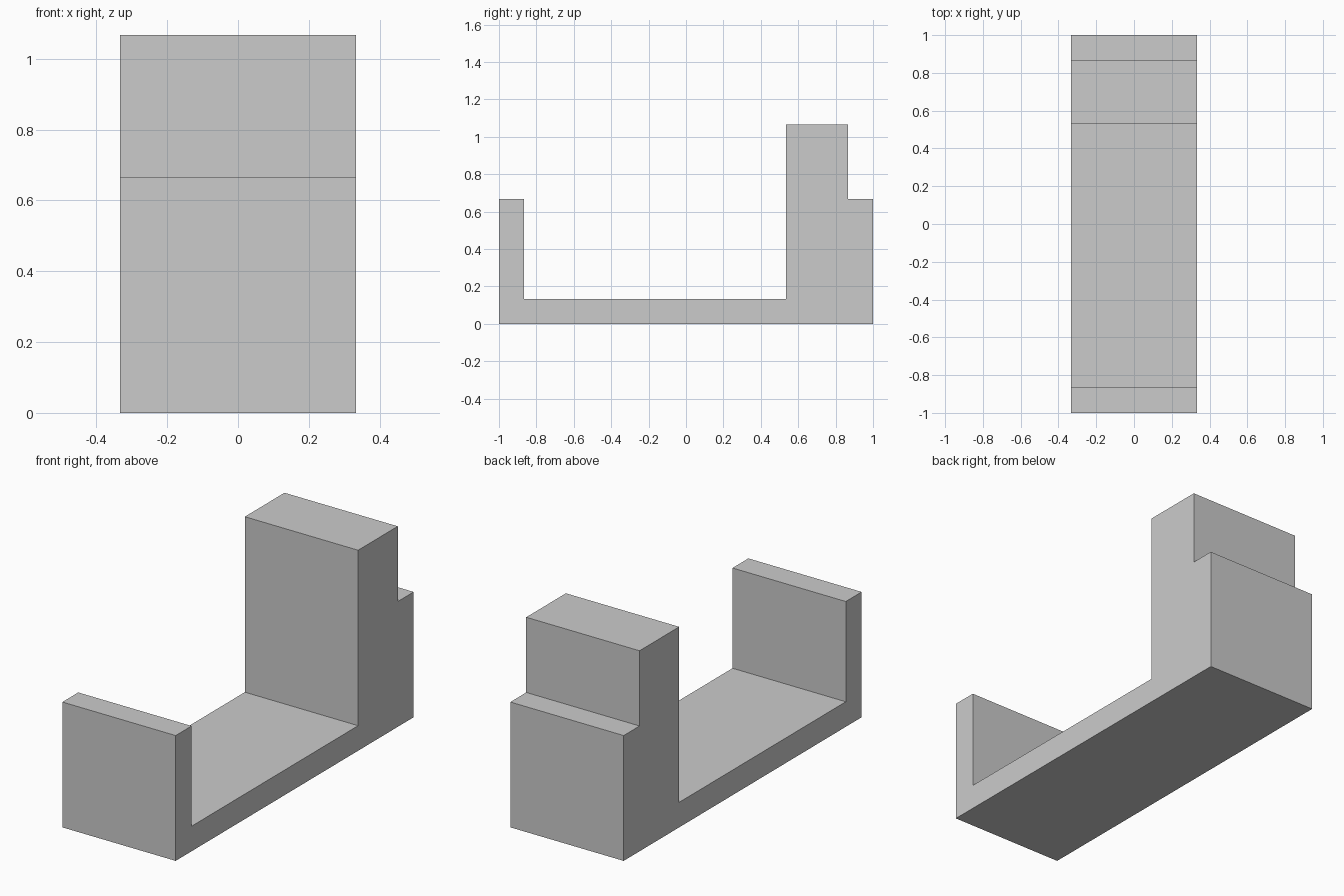
import bpy
import bmesh

cube = bpy.data.objects.get("Cube")
if cube:
    bpy.data.objects.remove(cube, do_unlink=True)

# Plain grey material
GREY = (0.6, 0.6, 0.6, 1.0)
mat = bpy.data.materials.new("plain_grey")
mat.use_nodes = True
mat.diffuse_color = GREY
mat.node_tree.nodes["Principled BSDF"].inputs["Base Color"].default_value = GREY

# Side profile (y, z) in fifteenths of a unit: low front wall, floor, stepped back block
UNIT = 1 / 15
HALF_WIDTH = 5 * UNIT
PROFILE = [(-15, 0), (15, 0), (15, 10), (13, 10), (13, 16), (8, 16),
           (8, 2), (-13, 2), (-13, 10), (-15, 10)]

# Extrude the profile across the width
bm = bmesh.new()
side = bm.faces.new([bm.verts.new((-HALF_WIDTH, y * UNIT, z * UNIT)) for y, z in PROFILE])
result = bmesh.ops.extrude_face_region(bm, geom=[side], use_keep_orig=True)
moved = [v for v in result["geom"] if isinstance(v, bmesh.types.BMVert)]
bmesh.ops.translate(bm, verts=moved, vec=(2 * HALF_WIDTH, 0, 0))
bmesh.ops.recalc_face_normals(bm, faces=bm.faces)

mesh = bpy.data.meshes.new("stepped_cradle")
bm.to_mesh(mesh)
bm.free()
mesh.materials.append(mat)
body = bpy.data.objects.new("stepped_cradle", mesh)
bpy.context.collection.objects.link(body)
